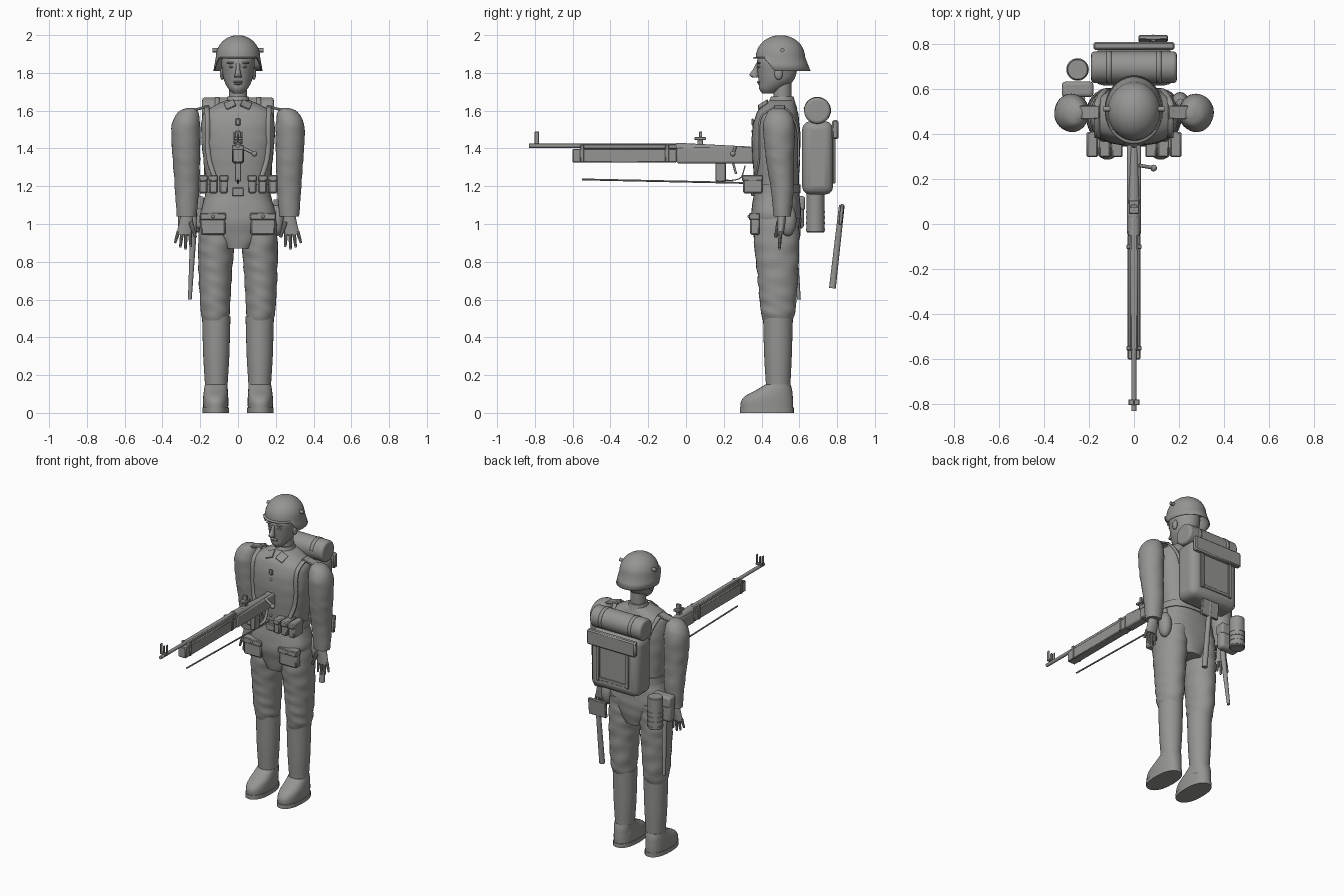
import bpy, bmesh
from math import sin, cos, pi, copysign
from mathutils import Vector, Matrix, Euler

cube = bpy.data.objects.get("Cube")
if cube:
    bpy.data.objects.remove(cube, do_unlink=True)

grey = bpy.data.materials.new("plain_grey")
grey.use_nodes = True
grey.diffuse_color = (.3, .3, .29, 1)
grey.node_tree.nodes["Principled BSDF"].inputs["Base Color"].default_value = grey.diffuse_color
parts = []
SIDES = (("left", 1), ("right", -1))


def finish(name, bm, bevel=0, thickness=0):
    bmesh.ops.recalc_face_normals(bm, faces=bm.faces)
    mesh = bpy.data.meshes.new(name)
    bm.to_mesh(mesh)
    bm.free()
    mesh.materials.append(grey)
    obj = bpy.data.objects.new(name, mesh)
    bpy.context.scene.collection.objects.link(obj)
    if thickness:
        obj.modifiers.new("Thickness", "SOLIDIFY").thickness = thickness
    if bevel:
        mod = obj.modifiers.new("Bevel", "BEVEL")
        mod.width, mod.segments = bevel, 3 if bevel > .01 else 1
    parts.append(obj)
    return obj


def box(name, center, size, bevel=.004, turn=(0, 0, 0)):
    bm = bmesh.new()
    place = Matrix.Translation(center) @ Euler(turn).to_matrix().to_4x4()
    bmesh.ops.create_cube(bm, size=1, matrix=place @ Matrix.Diagonal((*size, 1)))
    return finish(name, bm, bevel)


def ball(name, center, radii):
    bm = bmesh.new()
    place = Matrix.Translation(center) @ Matrix.Diagonal((*radii, 1))
    bmesh.ops.create_uvsphere(bm, u_segments=16, v_segments=10, radius=1, matrix=place)
    return finish(name, bm)


def rod(name, start, end, radius, tip=None, bevel=0, sides=16):
    start, end = Vector(start), Vector(end)
    axis = end - start
    place = Matrix.Translation((start + end) / 2) @ axis.to_track_quat("Z", "Y").to_matrix().to_4x4()
    bm = bmesh.new()
    bmesh.ops.create_cone(bm, cap_ends=True, segments=sides, radius1=radius,
                          radius2=radius if tip is None else tip, depth=axis.length, matrix=place)
    return finish(name, bm, bevel)


def bridge(bm, rows):
    for low, high in zip(rows, rows[1:]):
        for i in range(len(low)):
            j = (i + 1) % len(low)
            bm.faces.new((low[i], low[j], high[j], high[i]))


def spline(points, steps):
    """Smooth curve through tuples of any length."""
    pts = [points[0], *points, points[-1]]
    result = []
    for a, b, c, d in zip(pts, pts[1:], pts[2:], pts[3:]):
        for k in range(steps):
            t = k / steps
            result.append([q + t / 2 * (r - p + t * (2*p - 5*q + 4*r - s + t * (3*q - p - 3*r + s)))
                           for p, q, r, s in zip(a, b, c, d)])
    return result + [points[-1]]


def loft(name, rings, power=2, folds=0, sides=32, steps=5):
    """Skin rings of (x, y, z, radius x, radius y), with optional cloth folds."""
    bm = bmesh.new()
    rows = []
    for k, (x, y, z, rx, ry) in enumerate(spline(rings, steps)):
        row = []
        for i in range(sides):
            a = 2 * pi * i / sides
            c, s = cos(a), sin(a)
            swell = 1 + folds * sin(z * 70 + 2 * cos(a + z * 9)) * sin(a * 2 + z * 11)
            row.append(bm.verts.new((x + rx * swell * copysign(abs(c) ** (2 / power), c),
                                     y + ry * swell * copysign(abs(s) ** (2 / power), s), z)))
        rows.append(row)
    bridge(bm, rows)
    bm.faces.new(rows[0])
    bm.faces.new(rows[-1])
    return finish(name, bm)


def strap(name, points, width, thickness=.01):
    bm = bmesh.new()
    rows = [[bm.verts.new((x + side * width / 2, y, z)) for side in (-1, 1)]
            for x, y, z in spline(points, 4)]
    for low, high in zip(rows, rows[1:]):
        bm.faces.new((low[0], low[1], high[1], high[0]))
    return finish(name, bm, thickness=thickness)


# Head and face
loft("head", [(0, .435, 1.69, .025, .03), (0, .45, 1.715, .05, .062), (0, .475, 1.755, .072, .09),
              (0, .482, 1.8, .082, .103), (0, .482, 1.86, .088, .107), (0, .49, 1.93, .075, .09)])
loft("nose", [(0, .365, 1.775, .02, .012), (0, .36, 1.79, .017, .024),
              (0, .37, 1.82, .011, .014), (0, .378, 1.85, .01, .008)], sides=12)
ball("upper_lip", (0, .388, 1.752), (.026, .012, .006))
ball("lower_lip", (0, .391, 1.742), (.022, .012, .006))
rod("neck", (0, .51, 1.6), (0, .51, 1.75), .048, sides=24)
for side, s in SIDES:
    ball(side + "_eye", (s * .034, .389, 1.832), (.015, .01, .006))
    ball(side + "_brow", (s * .036, .386, 1.853), (.024, .01, .006))
    ball(side + "_ear", (s * .084, .49, 1.795), (.012, .022, .032))

# Helmet with a short visor and a deeper skirt
bm = bmesh.new()
rows = []
angles = [2 * pi * i / 48 for i in range(48)]
for k in range(1, 11):
    lift = pi / 2 * (1 - k / 10)
    rows.append([bm.verts.new((.117 * cos(lift) * cos(a), .5 + .13 * cos(lift) * sin(a),
                               1.885 + .115 * sin(lift))) for a in angles])
for t in (.5, 1):
    row = []
    for a in angles:
        y = .5 + .13 * sin(a)
        drop = min(1, max(0, (y - .42) / .045)) * .07 + .004
        row.append(bm.verts.new(((.117 + .013 * t) * cos(a), y + t * (.007 + .022 * sin(a)),
                                 1.885 - drop * t)))
    rows.append(row)
bridge(bm, rows)
bm.faces.new(rows[0])
finish("helmet", bm, thickness=.005)
for side, s in SIDES:
    rod(side + "_helmet_lug", (s * .1, .51, 1.92), (s * .136, .51, 1.92), .011)

# Tunic, collar and belt
loft("tunic", [(0, .48, .87, .078, .11), (0, .48, .95, .14, .126), (0, .476, 1.03, .2, .134),
               (0, .478, 1.1, .188, .128), (0, .48, 1.2, .168, .118), (0, .477, 1.35, .185, .126),
               (0, .477, 1.48, .195, .128), (0, .482, 1.58, .185, .112), (0, .495, 1.63, .12, .085),
               (0, .505, 1.655, .062, .062)], power=2.5, folds=.012, sides=48)
loft("collar", [(0, .505, 1.61, .078, .085), (0, .507, 1.64, .064, .072), (0, .51, 1.675, .055, .06)])
loft("belt", [(0, .48, 1.165, .178, .126), (0, .48, 1.21, .176, .125)], power=2.5, sides=48, steps=1)
box("buckle", (0, .352, 1.17), (.06, .016, .045))
box("chest_clasp", (0, .353, 1.54), (.025, .012, .036))
for k in range(4):
    ball("button", (0, .352, 1.25 + k * .08), (.009, .006, .009))

for side, s in SIDES:
    box(side + "_collar_tab", (s * .042, .408, 1.632), (.055, .06, .008), .002, (.6, s * .4, 0))
    box(side + "_shoulder_board", (s * .2, .495, 1.612), (.1, .06, .014), .004, (0, s * .25, 0))
    box(side + "_hip_pocket", (s * .132, .365, 1), (.13, .05, .115), .008)
    box(side + "_pocket_flap", (s * .132, .362, 1.04), (.136, .056, .036), .004)
    ball(side + "_pocket_button", (s * .132, .333, 1.04), (.009, .007, .009))
    strap(side + "_harness", [(s * .1, .6, 1.3), (s * .13, .595, 1.5), (s * .16, .545, 1.605),
                              (s * .165, .485, 1.625), (s * .163, .405, 1.585), (s * .162, .382, 1.52),
                              (s * .16, .383, 1.4), (s * .148, .378, 1.32), (s * .12, .36, 1.24)], .026)
    for k in range(3):
        x = s * (.075 + k * .055)
        box(side + "_belt_pouch", (x, .355, 1.21), (.046, .105, .095), .008)
        box(side + "_pouch_lid", (x, .352, 1.243), (.05, .112, .034), .006)

    # Arm and hand
    loft(side + "_sleeve", [(s * .25, .49, 1.615, .015, .018), (s * .262, .49, 1.595, .05, .055),
                            (s * .275, .492, 1.53, .075, .083), (s * .275, .495, 1.4, .075, .078),
                            (s * .272, .5, 1.3, .07, .07), (s * .27, .51, 1.18, .064, .06),
                            (s * .272, .51, 1.04, .052, .046)], folds=.025)
    loft(side + "_hand", [(s * .272, .508, 1.06, .03, .024), (s * .275, .505, 1.01, .036, .022),
                          (s * .285, .5, .945, .042, .016)])
    for k in range(4):
        x = .255 + k * .02
        knuckle = (s * x, .5, .96)
        tip = (s * (x + k * .007 - .004), .495, (.885, .872, .882, .905)[k])
        rod(side + "_finger", knuckle, tip, .011, .007, sides=10)
        ball(side + "_fingertip", tip, (.007, .007, .007))
    rod(side + "_thumb", (s * .25, .49, 1.01), (s * .225, .475, .93), .013, .008, sides=10)

    # Trousers and tall boots
    loft(side + "_trouser_leg", [(s * .11, .48, 1.03, .09, .12), (s * .115, .48, .9, .096, .12),
                                 (s * .12, .485, .75, .089, .109), (s * .121, .487, .6, .081, .098),
                                 (s * .12, .487, .53, .076, .09), (s * .118, .487, .49, .068, .078)],
         folds=.03, steps=8)
    loft(side + "_boot_shaft", [(s * .115, .487, .51, .075, .079), (s * .115, .487, .3, .069, .073),
                                (s * .115, .488, .15, .06, .065), (s * .115, .488, .08, .06, .065)])
    loft(side + "_boot_foot", [(s * .118, .428, .025, .066, .139), (s * .118, .429, .06, .067, .138),
                               (s * .118, .44, .09, .066, .125), (s * .117, .466, .12, .063, .096),
                               (s * .115, .487, .15, .06, .067)], power=2.3)
    loft(side + "_boot_sole", [(s * .118, .428, 0, .07, .143), (s * .118, .428, .028, .07, .143)],
         power=2.3, steps=1)

# Backpack with blanket roll, flap and straps
box("backpack", (0, .697, 1.35), (.36, .165, .39), .045)
rod("blanket_roll", (-.19, .695, 1.6), (.19, .695, 1.6), .07, bevel=.015, sides=32)
box("backpack_flap", (0, .79, 1.5), (.36, .035, .1), .008)
box("backpack_seam", (0, .781, 1.23), (.24, .01, .02), .002)
for side, s in SIDES:
    box(side + "_backpack_strap", (s * .11, .784, 1.34), (.022, .014, .25), .003)
    strap(side + "_roll_strap", [(s * .11, .695 + .073 * cos(a), 1.6 + .073 * sin(a))
                                 for a in (-.6, 0, .6, 1.2, 1.8, 2.4, 3)], .022, .006)

# Digging tool hanging behind
box("tool_head", (.085, .822, 1.05), (.13, .02, .11), .004, (-.1, 0, 0))
rod("tool_handle", (.085, .825, 1.1), (.085, .775, .66), .015, .018)

# Canister, bag, flask and scabbard
rod("canister", (-.25, .685, .955), (-.25, .685, 1.165), .047, bevel=.004, sides=28)
for z in (.965, 1.0, 1.03, 1.06):
    rod("canister_rib", (-.25, .685, z), (-.25, .685, z + .01), .05, sides=28)
box("side_bag", (-.25, .595, 1.06), (.135, .06, .17), .02)
box("side_bag_flap", (-.25, .597, 1.11), (.14, .068, .075), .015)
ball("flask", (.205, .54, 1.02), (.04, .045, .085))
rod("flask_neck", (.205, .54, 1.08), (.205, .54, 1.13), .016)
rod("scabbard", (-.235, .565, .98), (-.255, .598, .6), .018, .01)
rod("blade_grip", (-.235, .565, .97), (-.23, .555, 1.1), .014)

# Long gun: stock, barrel, sights, bolt and rod
box("gun_butt", (0, .155, 1.363), (.062, .41, .085), .012)
box("gun_forend", (0, -.325, 1.362), (.056, .55, .072), .004)
rod("gun_receiver", (0, -.05, 1.402), (0, .34, 1.39), .028, .02)
rod("gun_barrel", (0, -.83, 1.414), (0, .05, 1.414), .011)
box("gun_handguard", (0, -.26, 1.41), (.036, .6, .028), .006)
for y in (-.55, -.1):
    box("gun_band", (0, y, 1.372), (.066, .02, .09), .003)
box("front_sight_post", (0, -.79, 1.45), (.008, .016, .06), .002)
box("front_sight_base", (0, -.79, 1.428), (.05, .025, .01), .002)
for side, s in SIDES:
    box(side + "_front_sight_guard", (s * .022, -.79, 1.46), (.005, .022, .06), .002)
box("rear_sight_base", (0, .075, 1.452), (.045, .06, .016), .003)
box("rear_sight_leaf", (0, .078, 1.472), (.03, .016, .036), .002)
box("rear_sight_mount", (0, .075, 1.435), (.025, .03, .03), .002)
rod("bolt_handle", (.02, .26, 1.405), (.082, .25, 1.375), .008)
ball("bolt_knob", (.087, .248, 1.372), (.015, .015, .015))
box("magazine", (0, .183, 1.275), (.034, .055, .1), .004)
strap("trigger_guard", [(0, .21, 1.235), (0, .25, 1.235), (0, .29, 1.25), (0, .31, 1.31)], .018, .006)
rod("trigger", (0, .25, 1.32), (0, .265, 1.265), .006)
rod("cleaning_rod", (0, -.55, 1.236), (0, .33, 1.217), .005, sides=8)

# Smooth shading with crisp edges
bpy.ops.object.select_all(action="DESELECT")
for obj in parts:
    obj.select_set(True)
bpy.context.view_layer.objects.active = parts[0]
bpy.ops.object.shade_smooth_by_angle(angle=.6)
